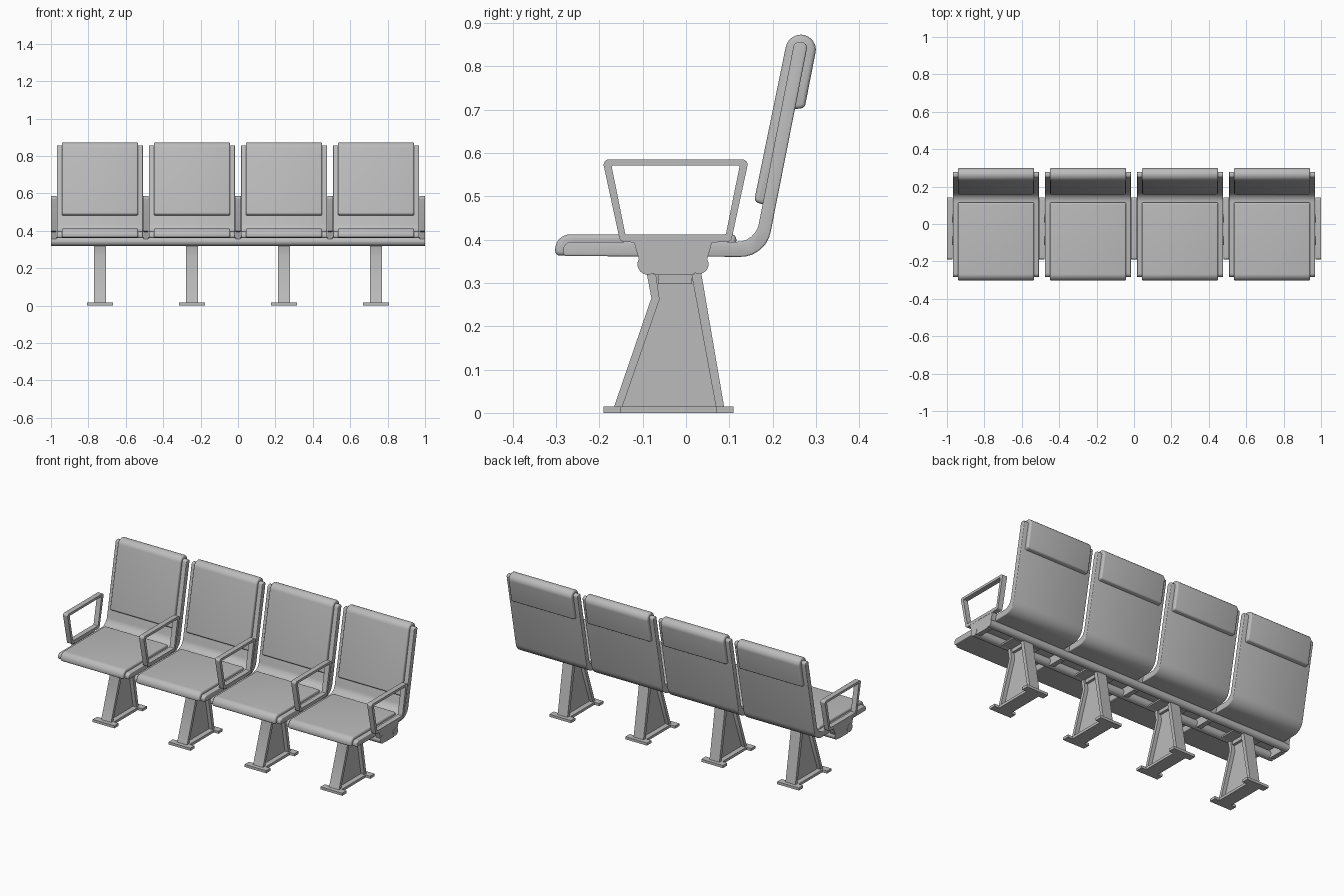
import bpy
import bmesh
from math import radians, pi, tan
from mathutils import Vector, Matrix

cube = bpy.data.objects.get("Cube")
if cube:
    bpy.data.objects.remove(cube, do_unlink=True)

grey = bpy.data.materials.new("light grey")
grey.use_nodes = True
colour = (0.5, 0.5, 0.5, 1)
grey.diffuse_color = colour
grey.node_tree.nodes["Principled BSDF"].inputs["Base Color"].default_value = colour


def rounded(corners, steps=6):
    """Turn (y, z, radius) corners into a closed outline with round corners."""
    out = []
    for i, (y, z, r) in enumerate(corners):
        p = Vector((y, z))
        if r == 0:
            out.append(p)
            continue
        a = (Vector(corners[i - 1][:2]) - p).normalized()
        b = (Vector(corners[(i + 1) % len(corners)][:2]) - p).normalized()
        angle = a.angle(b)
        reach = r / tan(angle / 2)
        mid = p + (a + b).normalized() * (reach ** 2 + r ** 2) ** 0.5
        start, end = p + a * reach - mid, p + b * reach - mid
        for k in range(steps + 1):
            t = k / steps
            out.append(mid + start.lerp(end, t).normalized() * r)
    return out


def finish(name, bm):
    bmesh.ops.recalc_face_normals(bm, faces=bm.faces)
    mesh = bpy.data.meshes.new(name)
    bm.to_mesh(mesh)
    bm.free()
    mesh.materials.append(grey)
    obj = bpy.data.objects.new(name, mesh)
    bpy.context.collection.objects.link(obj)
    bpy.ops.object.select_all(action="DESELECT")
    obj.select_set(True)
    bpy.context.view_layer.objects.active = obj
    bpy.ops.object.shade_smooth_by_angle(angle=radians(35))
    return obj


def extrude(name, corners, x, width, bevel=0.0, hole=None):
    """Extrude a side outline along x, optionally with a matching hole."""
    bm = bmesh.new()
    loops = []
    for outline in [corners] + ([hole] if hole else []):
        pts = rounded(outline)
        pair = [[bm.verts.new((x + s * width / 2, *p)) for p in pts] for s in (-1, 1)]
        loops.append(pair)
        for i in range(len(pts)):
            bm.faces.new((pair[0][i - 1], pair[0][i], pair[1][i], pair[1][i - 1]))
    rims = []
    for side in (0, 1):
        outer = loops[0][side]
        if hole:
            inner = loops[1][side]
            for i in range(len(outer)):
                bm.faces.new((outer[i - 1], outer[i], inner[i], inner[i - 1]))
        else:
            rims += bm.faces.new(outer).edges
    if bevel:
        bmesh.ops.recalc_face_normals(bm, faces=bm.faces)
        bmesh.ops.bevel(bm, geom=rims, offset=bevel, segments=3, profile=0.5,
                        affect="EDGES", clamp_overlap=False)
    return finish(name, bm)


def box(name, x, width, y0, y1, z0, z1):
    return extrude(name, [(y0, z0, 0), (y1, z0, 0), (y1, z1, 0), (y0, z1, 0)], x, width)


def rail(name, y, z, radius):
    bm = bmesh.new()
    turn = Matrix.Translation((0, y, z)) @ Matrix.Rotation(pi / 2, 4, "Y")
    bmesh.ops.create_cone(bm, cap_ends=True, segments=32, radius1=radius,
                          radius2=radius, depth=2, matrix=turn)
    return finish(name, bm)


# Side outlines: (y, z, corner radius)
SHELL = [(-.284, .362, .008), (.184, .36, .07), (.282, .856, .013),
         (.25, .856, .013), (.16, .395, .05), (-.284, .395, .02)]
SEAT_PAD = [(-.302, .363, .011), (-.27, .363, .011), (-.24, .385, .011),
            (.116, .385, .011), (.116, .412, .011), (-.302, .412, .034)]
BACK_PAD = [(.185, .478, .011), (.157, .488, .011), (.236, .873, .036),
            (.307, .873, .034), (.274, .704, .011), (.236, .699, .011)]
ARM_OUTER = [(-.193, .585, .012), (.145, .585, .012),
             (.104, .395, .012), (-.152, .395, .012)]
ARM_INNER = [(-.172, .571, .004), (.124, .571, .004),
             (.092, .412, .004), (-.14, .412, .004)]
BRACKET = [(-.15, .41, 0), (-.135, .395, 0), (-.12, .393, 0), (-.106, .345, 0),
           (-.07, .318, 0), (.015, .318, 0), (.046, .345, 0), (.06, .393, 0),
           (.09, .395, 0), (.102, .41, 0)]
FRONT_FLANGE = [(-.166, .014, 0), (-.147, .014, 0), (-.061, .262, 0),
                (-.07, .324, 0), (-.091, .324, 0), (-.08, .265, 0)]
BACK_FLANGE = [(.069, .014, 0), (.088, .014, 0), (.035, .324, 0), (.012, .324, 0)]
WEB = [(-.155, .014, 0), (.078, .014, 0), (.022, .32, 0),
       (-.08, .32, 0), (-.07, .263, 0)]

# Rails carrying the seats
rail("front_rail", -.088, .343, .024)
rail("back_rail", .03, .343, .022)

# Four seats, each over its own pedestal
for i in range(4):
    x = (i - 1.5) * .492
    n = f"_{i + 1}"
    extrude("seat_shell" + n, SHELL, x, .46, bevel=.004)
    extrude("seat_pad" + n, SEAT_PAD, x, .408, bevel=.009)
    extrude("back_pad" + n, BACK_PAD, x, .408, bevel=.009)

    # Pedestal
    extrude("leg_front_flange" + n, FRONT_FLANGE, x, .064)
    extrude("leg_back_flange" + n, BACK_FLANGE, x, .064)
    extrude("leg_web" + n, WEB, x, .02)
    box("leg_collar" + n, x, .05, -.065, .014, .298, .322)
    box("clamp_plate" + n, x, .18, -.075, .02, .319, .328)

    # Base plate with wider ends
    box("base_plate" + n, x, .08, -.15, .07, 0, .015)
    box("base_front_foot" + n, x, .14, -.19, -.15, 0, .015)
    box("base_back_foot" + n, x, .14, .07, .11, 0, .015)

# Five armrests between and beside the seats
for i in range(5):
    x = (i - 2) * .4925
    extrude(f"armrest_{i + 1}", ARM_OUTER, x, .03, hole=ARM_INNER)
    extrude(f"armrest_bracket_{i + 1}", BRACKET, x, .028)
